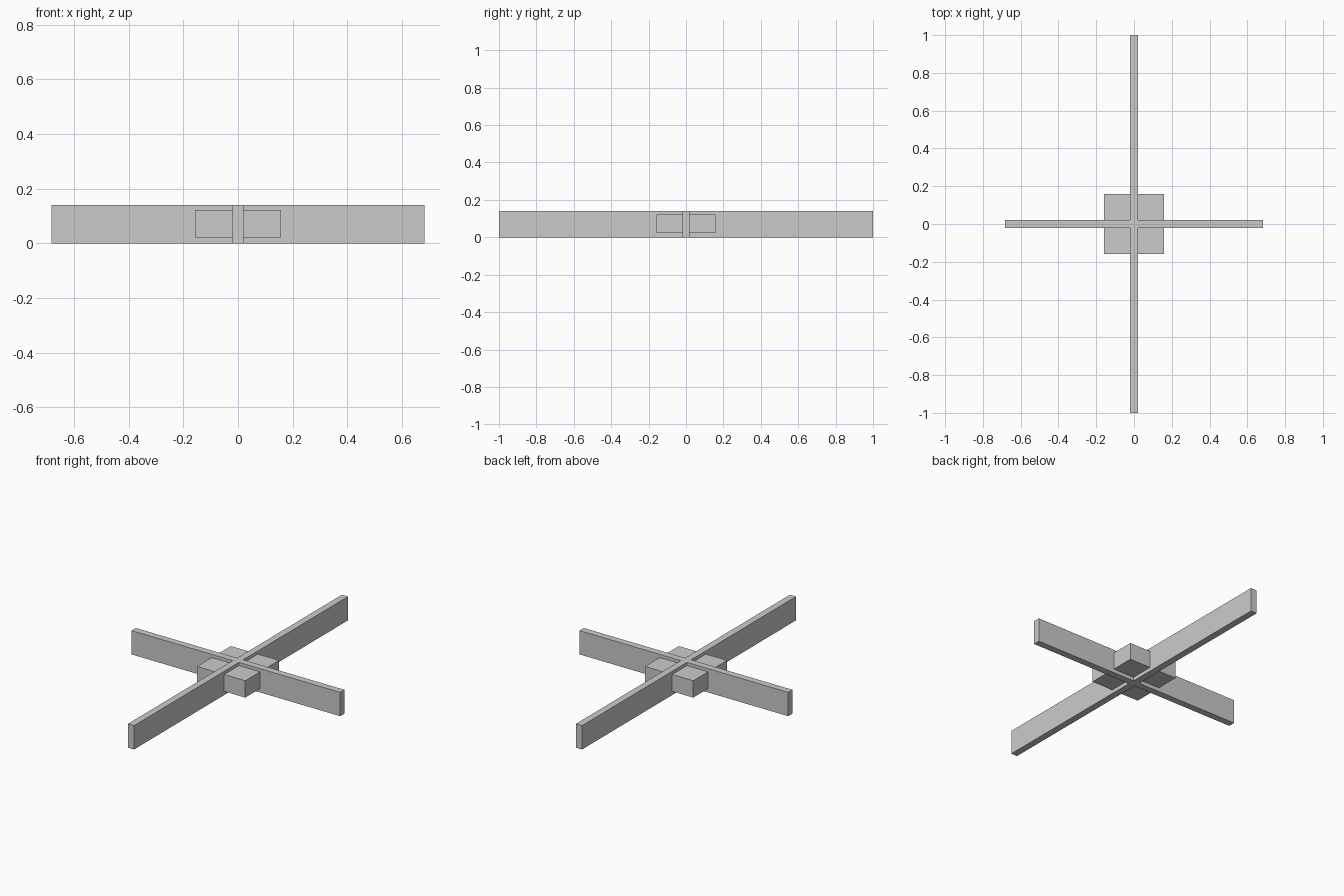
import bpy, bmesh

if "Cube" in bpy.data.objects:
    bpy.data.objects.remove(bpy.data.objects["Cube"])

T = 0.02             # half thickness of the boards
LX, LY = 0.683, 1.0  # half lengths of the two arms
H = 0.141            # board height
B = 0.158            # outer reach of the corner blocks


def prism(name, outline, z0, z1):
    """Extrude a counter-clockwise xy outline from z0 to z1."""
    bm = bmesh.new()
    face = bm.faces.new([bm.verts.new((x, y, z0)) for x, y in outline])
    top = bmesh.ops.extrude_face_region(bm, geom=[face], use_keep_orig=True)
    verts = [g for g in top["geom"] if isinstance(g, bmesh.types.BMVert)]
    bmesh.ops.translate(bm, verts=verts, vec=(0, 0, z1 - z0))
    bmesh.ops.recalc_face_normals(bm, faces=bm.faces)
    mesh = bpy.data.meshes.new(name)
    bm.to_mesh(mesh)
    bm.free()
    obj = bpy.data.objects.new(name, mesh)
    bpy.context.collection.objects.link(obj)
    return obj


# Crossed boards as one clean plus-shaped solid
prism("crossed_boards", [
    (T, T), (T, LY), (-T, LY), (-T, T), (-LX, T), (-LX, -T),
    (-T, -T), (-T, -LY), (T, -LY), (T, -T), (LX, -T), (LX, T)], 0, H)

# Reinforcing blocks in the four inner corners
for side, sx in (("right", 1), ("left", -1)):
    for end, sy in (("back", 1), ("front", -1)):
        prism(f"corner_block_{end}_{side}",
              [(sx * x, sy * y) for x, y in ((T, T), (B, T), (B, B), (T, B))],
              0.022, 0.122)
